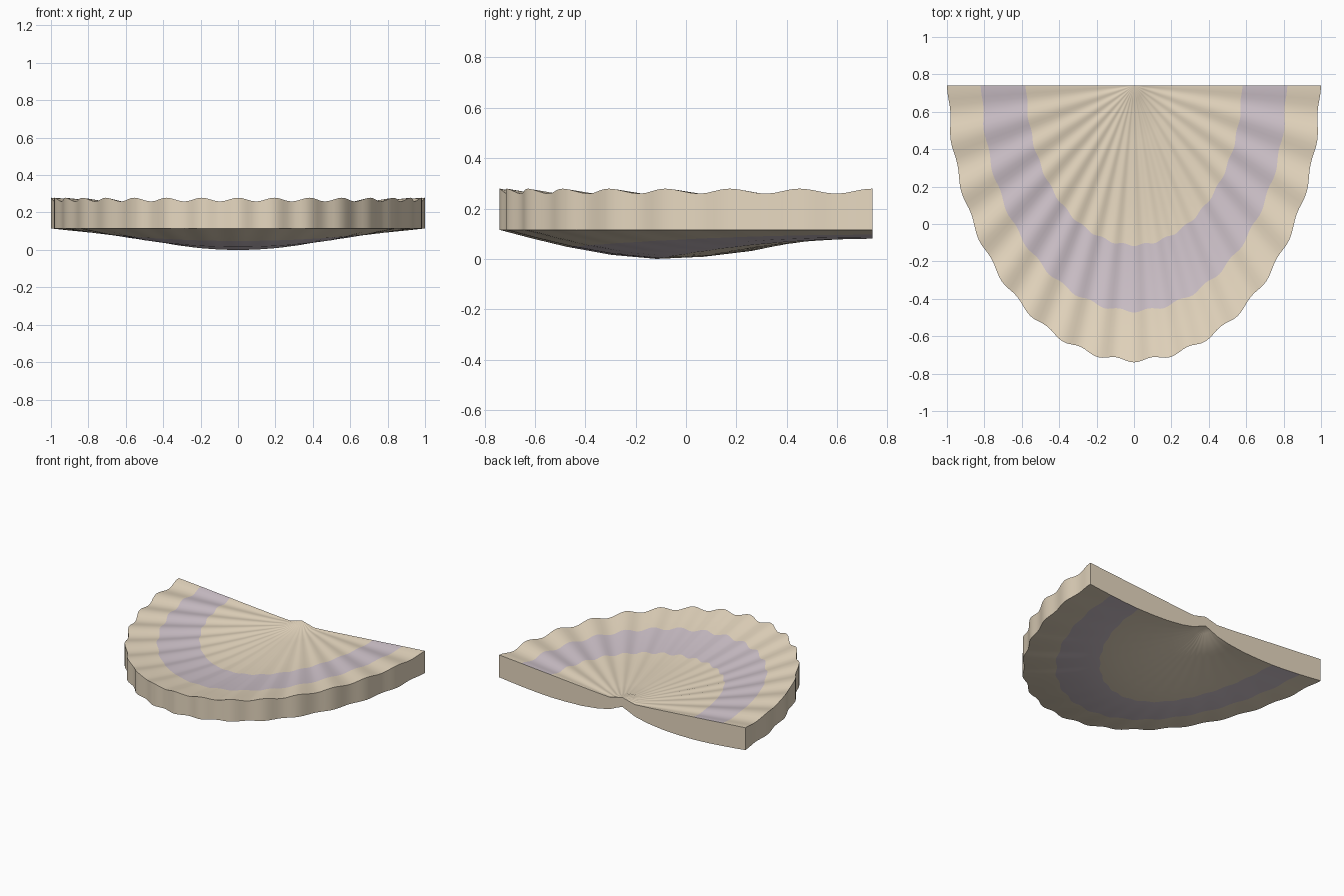
import bpy, bmesh, math

if "Cube" in bpy.data.objects:
    bpy.data.objects.remove(bpy.data.objects["Cube"])

WAVES, SEG = 16, 128            # ribs over the half fan, angular steps
HINGE_Y, DEPTH = 0.74, 1.48     # hinge position and fan length


def material(name, rgb):
    m = bpy.data.materials.new(name)
    m.diffuse_color = (*rgb, 1)
    m.use_nodes = True
    m.node_tree.nodes["Principled BSDF"].inputs["Base Color"].default_value = m.diffuse_color
    return m


# radius, underside z at the sides / middle, top z at the sides / middle
PROFILE = [
    (0.00, 0.165, 0.165, 0.235, 0.235),
    (0.05, 0.145, 0.140, 0.222, 0.220),
    (0.10, 0.122, 0.105, 0.208, 0.205),
    (0.20, 0.100, 0.070, 0.213, 0.198),
    (0.33, 0.085, 0.031, 0.222, 0.190),
    (0.46, 0.080, 0.008, 0.231, 0.187),
    (0.58, 0.080, 0.000, 0.240, 0.190),
    (0.70, 0.086, 0.016, 0.248, 0.205),
    (0.82, 0.096, 0.048, 0.257, 0.224),
    (0.91, 0.105, 0.080, 0.263, 0.246),
    (1.00, 0.115, 0.115, 0.269, 0.269),
]

bm = bmesh.new()


def point(r, t, side, mid, rib):
    """Point on the fan; ribs widen the outline and lift the top."""
    wave = math.cos(2 * WAVES * t)
    rr = r * (1 + 0.007 * (wave - 1))
    mix = math.sin(t) ** 2
    z = side + (mid - side) * mix + rib * wave * r
    return bm.verts.new((rr * math.cos(t), HINGE_Y - DEPTH * rr * math.sin(t), z))


def surface(is_top):
    """Polar grid of one face of the shell, first row is the hinge point."""
    lo, rib = (3, 0.010) if is_top else (1, 0.0)
    apex = bm.verts.new((0, HINGE_Y, PROFILE[0][lo]))
    rows = [[apex] * (SEG + 1)]
    for p in PROFILE[1:]:
        rows.append([point(p[0], math.pi * i / SEG, p[lo], p[lo + 1], rib)
                     for i in range(SEG + 1)])
    return rows


def quad(a, b, c, d, mat):
    f = bm.faces.new(list(dict.fromkeys((a, b, c, d))))
    f.material_index = mat


top, under = surface(True), surface(False)
for k in range(len(PROFILE) - 1):
    band = 1 if 0.57 < PROFILE[k][0] < 0.81 else 0     # purple stripe
    for rows in (top, under):
        for i in range(SEG):
            quad(rows[k][i], rows[k + 1][i], rows[k + 1][i + 1], rows[k][i + 1], band)
    # straight back wall
    for i in (0, SEG):
        quad(top[k][i], top[k + 1][i], under[k + 1][i], under[k][i], 0)

# scalloped rim wall
for i in range(SEG):
    quad(top[-1][i], top[-1][i + 1], under[-1][i + 1], under[-1][i], 0)

bmesh.ops.recalc_face_normals(bm, faces=bm.faces)
mesh = bpy.data.meshes.new("scallop_shell")
bm.to_mesh(mesh)
bm.free()
mesh.materials.append(material("shell_tan", (0.80, 0.69, 0.53)))
mesh.materials.append(material("shell_purple", (0.63, 0.55, 0.60)))
shell = bpy.data.objects.new("scallop_shell", mesh)
bpy.context.collection.objects.link(shell)

bpy.context.view_layer.objects.active = shell
shell.select_set(True)
bpy.ops.object.shade_smooth_by_angle(angle=math.radians(35))
